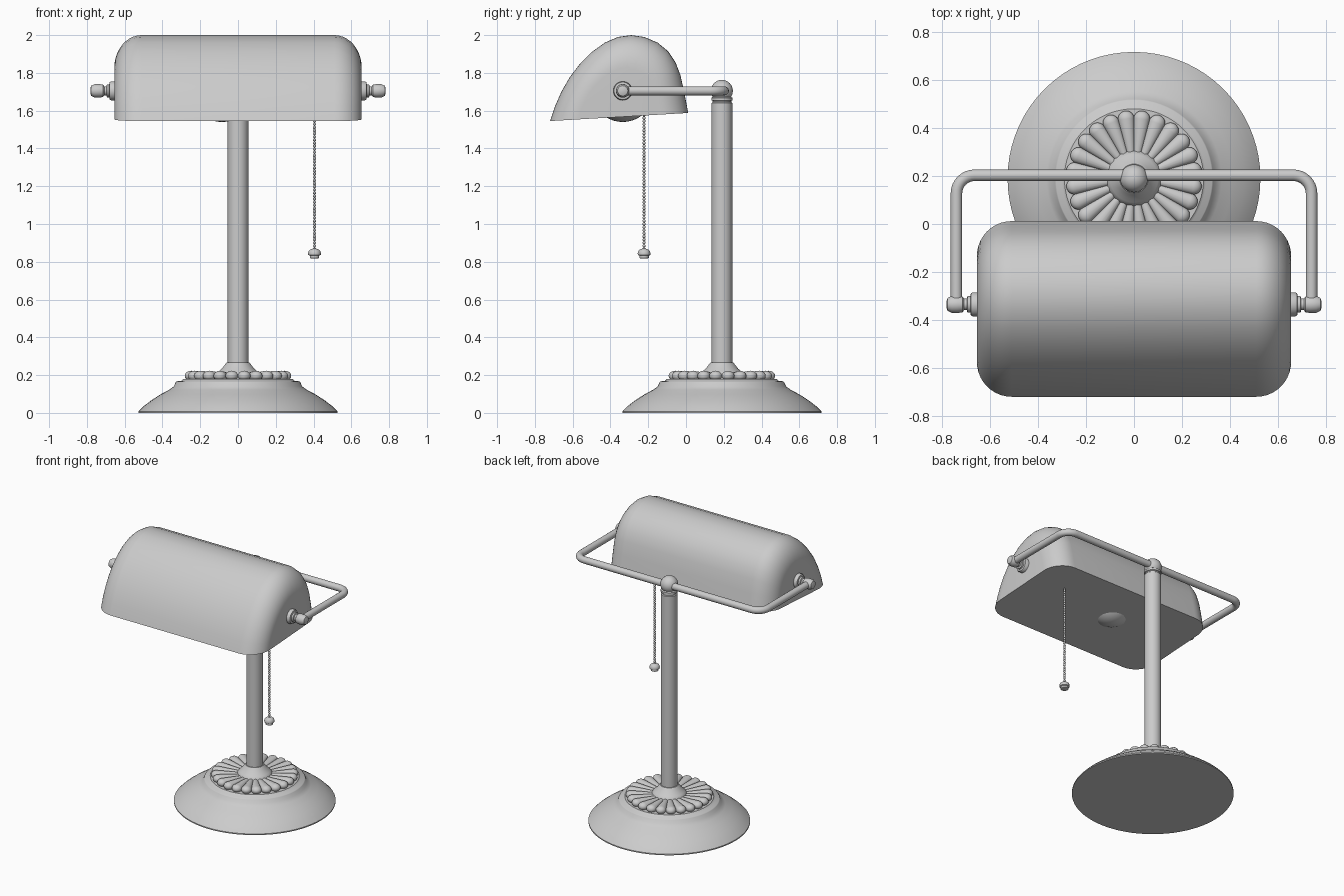
import bpy, bmesh
from math import sin, cos, pi, radians
from mathutils import Matrix, Vector

cube = bpy.data.objects.get("Cube")
if cube:
    bpy.data.objects.remove(cube, do_unlink=True)

grey = bpy.data.materials.new("plain grey")
grey.use_nodes = True
GREY = (0.6, 0.6, 0.6, 1)
grey.diffuse_color = GREY
grey.node_tree.nodes["Principled BSDF"].inputs["Base Color"].default_value = GREY

POST_Y = 0.19
PIVOT_Y, PIVOT_Z = -0.335, 1.705


def finish(name, bm, angle=40):
    bmesh.ops.recalc_face_normals(bm, faces=bm.faces)
    mesh = bpy.data.meshes.new(name)
    bm.to_mesh(mesh)
    bm.free()
    mesh.materials.append(grey)
    obj = bpy.data.objects.new(name, mesh)
    bpy.context.collection.objects.link(obj)
    bpy.ops.object.select_all(action='DESELECT')
    obj.select_set(True)
    bpy.context.view_layer.objects.active = obj
    bpy.ops.object.shade_smooth_by_angle(angle=radians(angle))
    return obj


def lathe(bm, profile, matrix, sides=32):
    """Turn (radius, height) points around local z, capping open ends."""
    rings = []
    for r, h in profile:
        rings.append([bm.verts.new(matrix @ Vector((r * cos(2 * pi * i / sides),
                                                    r * sin(2 * pi * i / sides), h)))
                      for i in range(sides)])
    for a, b in zip(rings, rings[1:]):
        for i in range(sides):
            j = (i + 1) % sides
            bm.faces.new((a[i], a[j], b[j], b[i]))
    bm.faces.new(rings[0])
    bm.faces.new(rings[-1])


def arc(radius, centre, start, end, steps=10):
    """Round profile piece; angles are measured up from the equator."""
    return [(max(radius * cos(radians(start + (end - start) * i / steps)), 0.001),
             centre + radius * sin(radians(start + (end - start) * i / steps)))
            for i in range(steps + 1)]


def turned(name, profile, location, rotation=Matrix(), sides=32):
    bm = bmesh.new()
    lathe(bm, profile, Matrix.Translation(location) @ rotation, sides)
    return finish(name, bm)


def along_x(side):
    return Matrix.Rotation(side * pi / 2, 4, 'Y')


# Base: shallow bell with a stepped rim
turned("base", [(0.527, 0), (0.527, 0.008), (0.50, 0.035), (0.46, 0.066), (0.41, 0.098),
                (0.365, 0.122), (0.34, 0.14), (0.33, 0.162), (0.325, 0.167),
                (0.30, 0.17), (0.29, 0.18), (0.1, 0.18)], (0, POST_Y, 0), sides=72)

# Fluted ring of rounded petals
bm = bmesh.new()
PETALS = 24
petal = [(0.012, 0.08)] + arc(0.034, 0.25, 0, 90, 8)
for i in range(PETALS):
    spin = Matrix.Rotation(2 * pi * (i + 0.5) / PETALS, 4, 'Z')
    flatten = Matrix.Diagonal((1, 1, 0.8, 1))
    lathe(bm, petal, Matrix.Translation((0, POST_Y, 0.196)) @ spin @ flatten @ along_x(1), 16)
finish("base_petals", bm)

# Post, its foot and the ball joint on top
turned("post_foot", [(0.118, 0.18), (0.115, 0.205), (0.10, 0.222), (0.085, 0.235),
                     (0.07, 0.255), (0.06, 0.267), (0.05, 0.268)], (0, POST_Y, 0), sides=40)
turned("post", [(0.055, 0.25), (0.055, 1.64), (0.05, 1.645), (0.05, 1.652), (0.056, 1.655),
                (0.056, 1.668), (0.045, 1.675)], (0, POST_Y, 0))
turned("post_ball", arc(0.058, 0, -89, 89, 20), (0, POST_Y, PIVOT_Z))

# Bent arm holding the shade at both ends
ARM_X, ARM_Y, BEND = 0.74, 0.203, 0.075
half = [(ARM_X, PIVOT_Y)]
for i in range(9):
    t = i / 8 * pi / 2
    half.append((ARM_X - BEND + BEND * cos(t), ARM_Y - BEND + BEND * sin(t)))
path = half + [(-x, y) for x, y in reversed(half)]
curve = bpy.data.curves.new("arm_path", 'CURVE')
curve.dimensions = '3D'
curve.bevel_depth = 0.024
curve.bevel_resolution = 6
spline = curve.splines.new('POLY')
spline.points.add(len(path) - 1)
for point, (x, y) in zip(spline.points, path):
    point.co = (x, y, PIVOT_Z, 1)
helper = bpy.data.objects.new("arm_path", curve)
bpy.context.collection.objects.link(helper)
bm = bmesh.new()
bm.from_mesh(helper.to_mesh())
helper.to_mesh_clear()
bpy.data.objects.remove(helper, do_unlink=True)
finish("arm", bm)

# Pivot knobs outside the shade, with nuts inside it
knob = [(0.018, 0.60), (0.03, 0.605), (0.035, 0.62), (0.02, 0.632), (0.05, 0.635),
        (0.05, 0.672), (0.046, 0.68), (0.034, 0.682), (0.034, 0.694), (0.024, 0.697),
        (0.024, 0.708), (0.033, 0.715), (0.036, 0.735), (0.035, 0.76), (0.027, 0.777),
        (0.012, 0.782)]
for label, side in (("left", 1), ("right", -1)):
    turned(label + "_pivot_knob", knob, (0, PIVOT_Y, PIVOT_Z), along_x(side))

# Shade: half-round section lofted along x with rounded, flat-faced ends
section = [(-0.72, 1.545), (-0.695, 1.62), (-0.66, 1.70), (-0.615, 1.778), (-0.56, 1.85),
           (-0.50, 1.91), (-0.43, 1.96), (-0.36, 1.99), (-0.29, 2.0), (-0.22, 1.99),
           (-0.15, 1.96), (-0.095, 1.915), (-0.055, 1.855), (-0.03, 1.79),
           (-0.01, 1.70), (0.012, 1.588)]
CY, CZ = -0.354, 1.5665
stations = []
for i in range(11):
    t = i / 10 * pi / 2
    stations.append((0.51 + 0.145 * sin(t), 1 - 0.4 * (1 - cos(t))))
stations = [(-x, k) for x, k in reversed(stations)] + stations
bm = bmesh.new()
rows = [[bm.verts.new((x, CY + (y - CY) * k, CZ + (z - CZ) * k)) for y, z in section]
        for x, k in stations]
for a, b in zip(rows, rows[1:]):
    for i in range(len(section) - 1):
        bm.faces.new((a[i], a[i + 1], b[i + 1], b[i]))
bm.faces.new(rows[0])
bm.faces.new(rows[-1])
bmesh.ops.recalc_face_normals(bm, faces=bm.faces)
# Point the open shell's normals outward, then thicken it inward
bm.faces.ensure_lookup_table()
if sum(f.normal.dot(f.calc_center_median() - Vector((0, CY, CZ))) for f in bm.faces) < 0:
    bmesh.ops.reverse_faces(bm, faces=bm.faces)
inner = bmesh.ops.duplicate(bm, geom=bm.verts[:] + bm.edges[:] + bm.faces[:])
inner_verts = [g for g in inner["geom"] if isinstance(g, bmesh.types.BMVert)]
for v in inner_verts:
    v.co.x *= 0.98
    v.co.y = CY + (v.co.y - CY) * 0.965
    v.co.z = CZ + (v.co.z - CZ) * 0.965
rim = [e for e in bm.edges if e.is_boundary]
bmesh.ops.bridge_loops(bm, edges=rim)
finish("shade", bm, 45)

# Lamp holder and bulb, lying along the shade
turned("bulb_socket", [(0.02, -0.62), (0.02, -0.47), (0.05, -0.465), (0.075, -0.44),
                       (0.085, -0.40), (0.08, -0.35), (0.065, -0.32), (0.07, -0.315),
                       (0.07, -0.18), (0.06, -0.175)], (0, PIVOT_Y, PIVOT_Z), along_x(-1))
turned("bulb", [(0.058, -0.19), (0.062, -0.15), (0.075, -0.11), (0.10, -0.065)]
       + arc(0.165, 0.085, -40, 89, 16), (0, PIVOT_Y, PIVOT_Z), along_x(-1), 40)

# Pull chain with its guide and end bell
CHAIN_X, CHAIN_Y = 0.405, -0.222
turned("chain_guide", [(0.022, 0), (0.022, 0.10), (0.028, 0.102), (0.028, 0.125),
                       (0.015, 0.13)], (CHAIN_X, PIVOT_Y, 1.68), Matrix.Rotation(-pi / 2, 4, 'X'), 20)
bm = bmesh.new()
z = 0.868
while z < 1.68:
    bmesh.ops.create_icosphere(bm, subdivisions=2, radius=0.0085,
                               matrix=Matrix.Translation((CHAIN_X, CHAIN_Y, z)))
    z += 0.0165
lathe(bm, [(0.003, 0.86), (0.003, 1.68)], Matrix.Translation((CHAIN_X, CHAIN_Y, 0)), 8)
finish("pull_chain", bm)
turned("chain_bell", [(0.02, 0.818), (0.025, 0.82), (0.025, 0.832), (0.033, 0.836),
                      (0.034, 0.845), (0.03, 0.858), (0.02, 0.866), (0.008, 0.87)],
       (CHAIN_X, CHAIN_Y, 0), sides=24)
